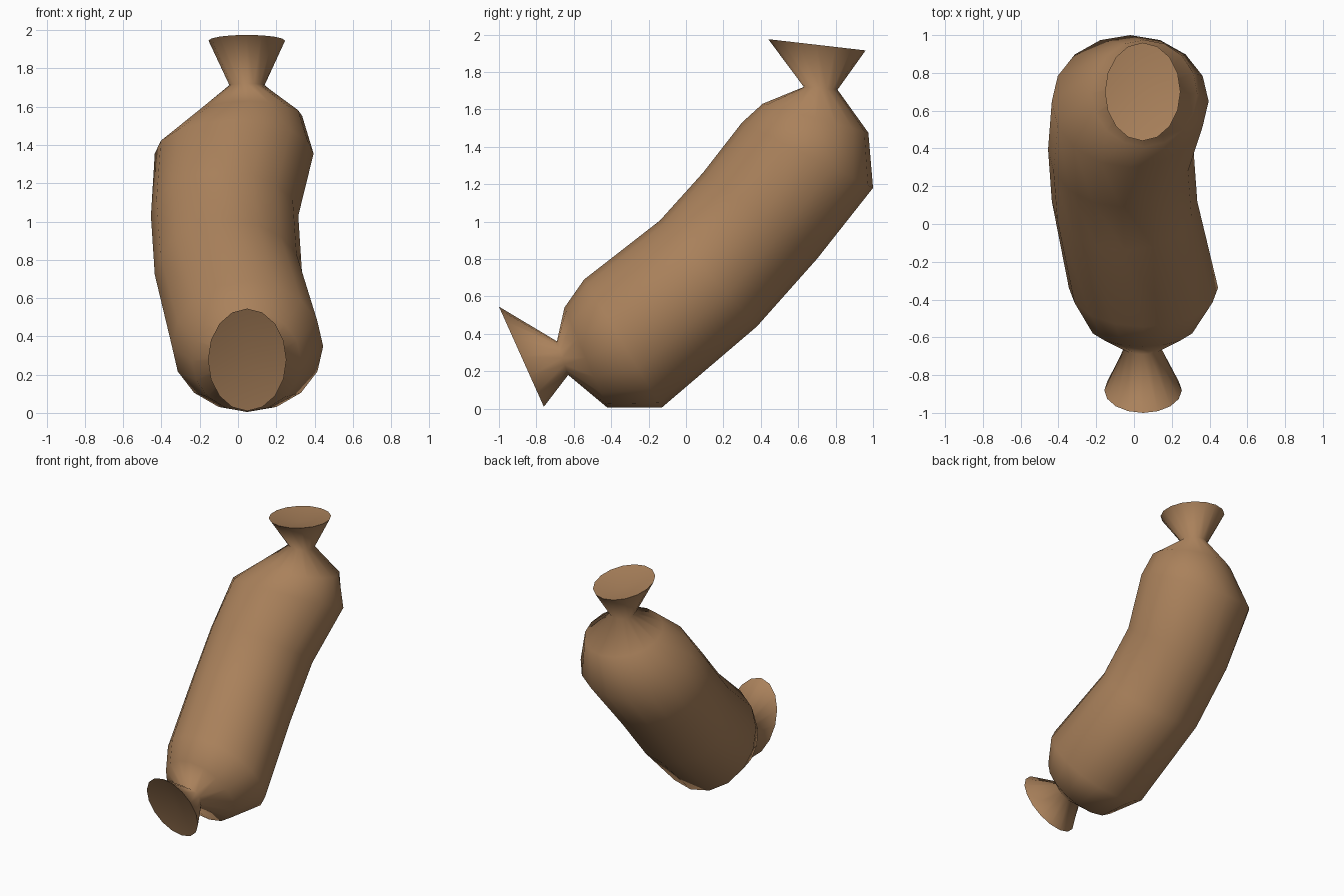
import bpy, bmesh, math
from mathutils import Vector

cube = bpy.data.objects.get("Cube")
if cube:
    bpy.data.objects.remove(cube, do_unlink=True)

SIDES = 16
brown = bpy.data.materials.new("sausage brown")
COLOUR = (0.40, 0.22, 0.105, 1)
brown.diffuse_color = COLOUR
brown.use_nodes = True
brown.node_tree.nodes["Principled BSDF"].inputs["Base Color"].default_value = COLOUR

# cross-sections, front end to back end:
# x centre, x half width, (y, z) of upper edge, (y, z) of lower edge
front_rim = (0.048, 0.205, (-1.00, 0.545), (-0.76, 0.01))
front_neck = (0.045, 0.10, (-0.69, 0.36), (-0.63, 0.18))
back_neck = (0.047, 0.092, (0.63, 1.72), (0.81, 1.705))
back_rim = (0.046, 0.20, (0.44, 1.975), (0.96, 1.915))
body = [
    (0.045, 0.285, (-0.65, 0.54), (-0.42, 0.005)),
    (0.050, 0.395, (-0.545, 0.69), (-0.13, 0.005)),
    (-0.050, 0.385, (-0.14, 1.005), (0.38, 0.44)),
    (-0.070, 0.385, (0.09, 1.26), (0.70, 0.80)),
    (-0.020, 0.415, (0.30, 1.53), (1.00, 1.18)),
    (0.055, 0.28, (0.41, 1.63), (0.975, 1.475)),
]


def ring(bm, section):
    """Ellipse of vertices spanning the upper and lower edge points."""
    cx, rx, up, low = section
    up, low = Vector((cx, *up)), Vector((cx, *low))
    mid, half = (up + low) / 2, (up - low) / 2
    angles = [2 * math.pi * i / SIDES for i in range(SIDES)]
    return [bm.verts.new(mid + Vector((rx * math.cos(a), 0, 0)) + half * math.sin(a))
            for a in angles]


def dish(bm, rim, neck, depth):
    """Shallow hollow end face sunk towards the neck."""
    mid = sum((v.co for v in rim), Vector()) / SIDES
    inward = (sum((v.co for v in neck), Vector()) / SIDES - mid).normalized()
    centre = bm.verts.new(mid + inward * depth)
    for a, b in zip(rim, rim[1:] + rim[:1]):
        bm.faces.new((a, b, centre))
        bm.edges.get((a, b)).smooth = False


# sausage skin: one lofted tube with pinched necks and flared ends
bm = bmesh.new()
rings = [ring(bm, s) for s in [front_rim, front_neck, *body, back_neck, back_rim]]
for r0, r1 in zip(rings, rings[1:]):
    for i in range(SIDES):
        j = (i + 1) % SIDES
        bm.faces.new((r0[i], r0[j], r1[j], r1[i]))
dish(bm, rings[0], rings[1], 0.04)
dish(bm, rings[-1], rings[-2], 0.04)
bmesh.ops.recalc_face_normals(bm, faces=bm.faces)
for f in bm.faces:
    f.smooth = True

mesh = bpy.data.meshes.new("sausage")
bm.to_mesh(mesh)
bm.free()
mesh.materials.append(brown)
sausage = bpy.data.objects.new("sausage", mesh)
bpy.context.collection.objects.link(sausage)
